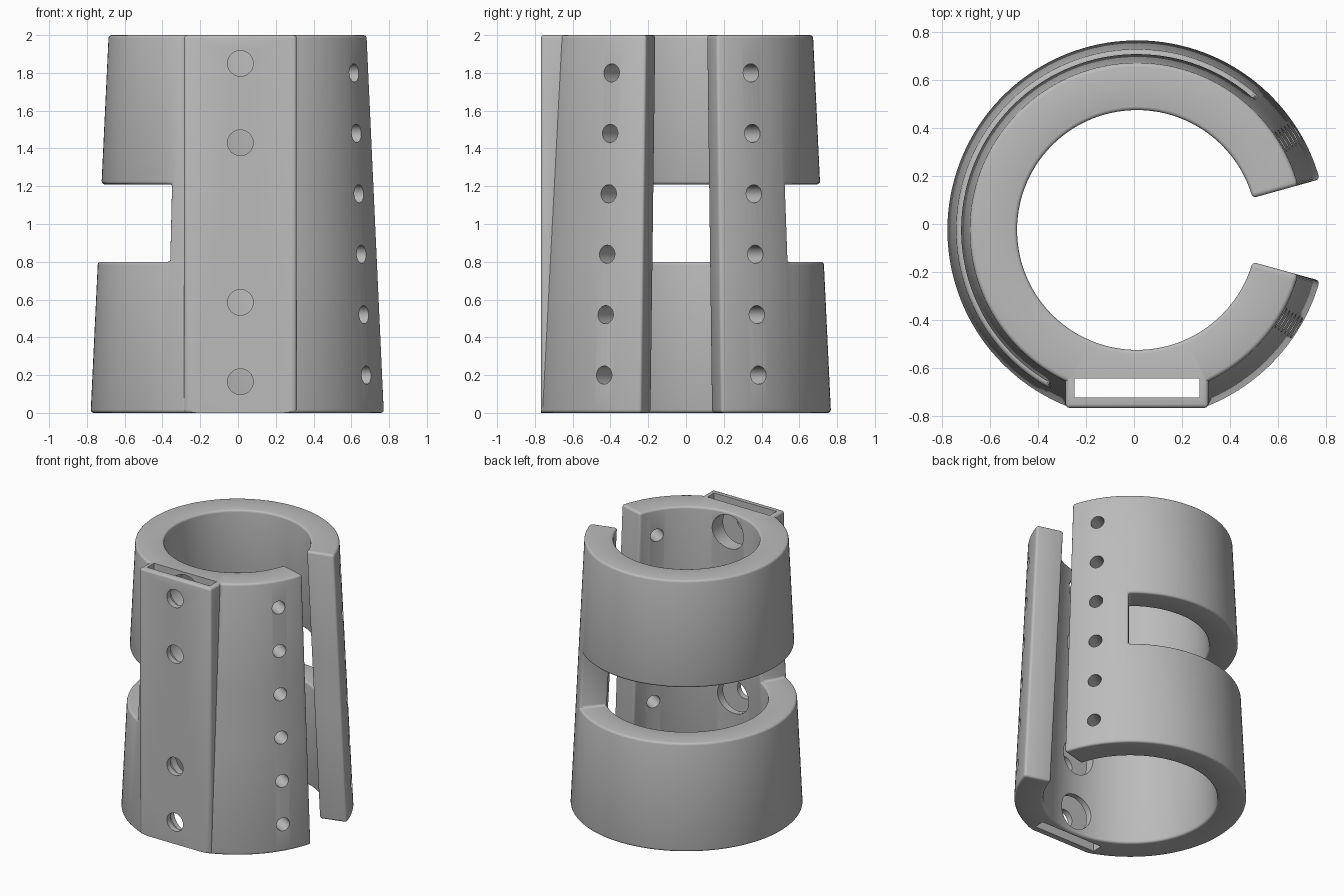
import bpy, bmesh, math
from mathutils import Matrix, Vector

if "Cube" in bpy.data.objects:
    bpy.data.objects.remove(bpy.data.objects["Cube"])

CX, CY = 0.0125, -0.025          # axis of the tapered sleeve
H = 2.0

mat = bpy.data.materials.new("light grey")
mat.diffuse_color = (0.50, 0.50, 0.50, 1)
mat.use_nodes = True
mat.node_tree.nodes["Principled BSDF"].inputs["Base Color"].default_value = mat.diffuse_color


def make(name, bm):
    bmesh.ops.recalc_face_normals(bm, faces=bm.faces)
    me = bpy.data.meshes.new(name)
    bm.to_mesh(me)
    bm.free()
    ob = bpy.data.objects.new(name, me)
    bpy.context.collection.objects.link(ob)
    return ob


def apply(ob, kind, **props):
    mod = ob.modifiers.new(kind.lower(), kind)
    for k, v in props.items():
        setattr(mod, k, v)
    bpy.context.view_layer.objects.active = ob
    bpy.ops.object.modifier_apply(modifier=mod.name)


def boolean(ob, tool, op='DIFFERENCE'):
    apply(ob, 'BOOLEAN', object=tool, operation=op, solver='EXACT')
    bpy.data.objects.remove(tool)


def box(name, lo, hi):
    bm = bmesh.new()
    lo, hi = Vector(lo), Vector(hi)
    m = Matrix.Translation((lo + hi) / 2) @ Matrix.Diagonal((*(hi - lo), 1))
    bmesh.ops.create_cube(bm, size=1, matrix=m)
    return make(name, bm)


def rods(name, ends, radius, sides=32):
    """Several straight cylinders, each given by its two end points."""
    bm = bmesh.new()
    for a, b in ends:
        a, b = Vector(a), Vector(b)
        turn = (b - a).to_track_quat('Z', 'Y').to_matrix().to_4x4()
        bmesh.ops.create_cone(bm, cap_ends=True, segments=sides, radius1=radius, radius2=radius,
                              depth=(b - a).length, matrix=Matrix.Translation((a + b) / 2) @ turn)
    return make(name, bm)


# Tapered sleeve: open along +x, with a window round the back and left
spans = [(15.5, 49, 14), (49, 240, 76), (240, 344.5, 42)]
angles = [a + (b - a) * i / n for a, b, n in spans for i in range(n)] + [344.5]
levels = [0, 0.8, 1.21, H]
bm = bmesh.new()


def ring_point(radius, deg, z):
    r = radius - 0.095 * z / H
    t = math.radians(deg)
    return bm.verts.new((CX + r * math.cos(t), CY + r * math.sin(t), z))


outer = [[ring_point(0.7925, a, z) for z in levels] for a in angles]
inner = [[ring_point(0.595, a, z) for z in levels] for a in angles]


def solid(i, j):
    if not (0 <= i < len(angles) - 1 and 0 <= j < 3):
        return False
    return j != 1 or not 49 < (angles[i] + angles[i + 1]) / 2 < 240


for i in range(len(angles) - 1):
    for j in range(3):
        if not solid(i, j):
            continue
        for g in (outer, inner):
            bm.faces.new((g[i][j], g[i + 1][j], g[i + 1][j + 1], g[i][j + 1]))
        for di, k in ((-1, i), (1, i + 1)):
            if not solid(i + di, j):
                bm.faces.new((outer[k][j], outer[k][j + 1], inner[k][j + 1], inner[k][j]))
        for dj, k in ((-1, j), (1, j + 1)):
            if not solid(i, j + dj):
                bm.faces.new((outer[i][k], outer[i + 1][k], inner[i + 1][k], inner[i][k]))
bmesh.ops.delete(bm, geom=[v for v in bm.verts if not v.link_faces], context='VERTS')
sleeve = make("tapered_sleeve", bm)
round_edges = dict(width=0.016, segments=3, limit_method='ANGLE',
                   angle_limit=math.radians(40), use_clamp_overlap=False)
apply(sleeve, 'BEVEL', **round_edges)

# Flat upright pad on the front
boolean(sleeve, box("flat_cut", (-1, -1, -0.1), (1, -0.768, 2.1)))
pad = box("front_pad", (CX - 0.298, -0.768, 0), (CX + 0.298, -0.63, H))
apply(pad, 'BEVEL', **round_edges)
boolean(sleeve, pad, 'UNION')

# Vertical slot through the pad
boolean(sleeve, box("slot", (CX - 0.26, -0.725, -0.1), (CX + 0.26, -0.645, 2.1)))

# Bolt holes in the pad, wider on the inside
bolts = (0.165, 0.585, 1.43, 1.85)
boolean(sleeve, rods("bolt_holes", [((CX, -0.9, z), (CX, -0.4, z)) for z in bolts], 0.068))
boolean(sleeve, rods("bolt_recesses", [((CX, -0.69, z), (CX, -0.35, z)) for z in bolts], 0.13, 48))

# Rows of small radial holes on both sides of the opening
pins = []
for deg in (-31.5, 31.5):
    d = Vector((math.cos(math.radians(deg)), math.sin(math.radians(deg)), 0))
    for k in range(6):
        c = Vector((CX, CY, 0.2 + 0.32 * k))
        pins.append((c + d * 0.4, c + d * 0.95))
boolean(sleeve, rods("pin_holes", pins, 0.048))

sleeve.data.materials.clear()
sleeve.data.materials.append(mat)
bpy.ops.object.select_all(action='DESELECT')
sleeve.select_set(True)
bpy.context.view_layer.objects.active = sleeve
bpy.ops.object.shade_smooth_by_angle(angle=math.radians(32))
